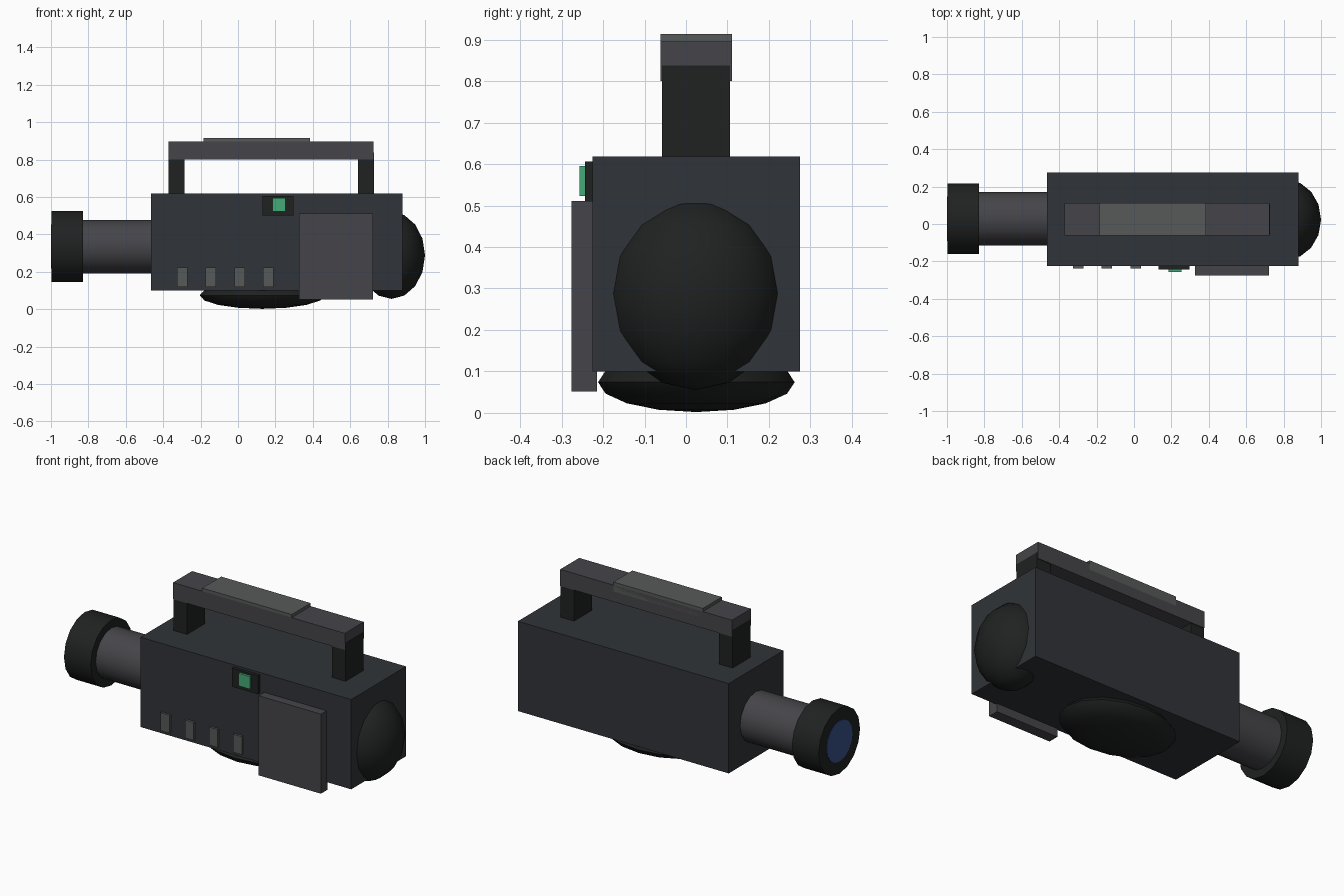
import bpy, math

if "Cube" in bpy.data.objects:
    bpy.data.objects.remove(bpy.data.objects["Cube"])


def mat(name, r, g, b):
    m = bpy.data.materials.new(name)
    m.diffuse_color = (r, g, b, 1)
    m.use_nodes = True
    m.node_tree.nodes["Principled BSDF"].inputs["Base Color"].default_value = m.diffuse_color
    return m


BODY = mat("slate", 0.030, 0.034, 0.040)
GREY = mat("mid_grey", 0.060, 0.060, 0.068)
DARK = mat("near_black", 0.014, 0.016, 0.015)
PALE = mat("light_grey", 0.095, 0.100, 0.100)
GREEN = mat("green", 0.06, 0.40, 0.19)
BLUE = mat("lens_blue", 0.04, 0.08, 0.25)


def finish(name, m, smooth=False):
    o = bpy.context.object
    o.name = name
    o.data.materials.append(m)
    bpy.ops.object.transform_apply(location=False, rotation=True, scale=True)
    if smooth:
        bpy.ops.object.shade_smooth_by_angle(angle=math.radians(40))
    return o


def box(name, x, y, z, m):
    """Box from (min, max) ranges on each axis."""
    bpy.ops.mesh.primitive_cube_add(size=1, location=[sum(r) / 2 for r in (x, y, z)])
    bpy.context.object.scale = [r[1] - r[0] for r in (x, y, z)]
    return finish(name, m)


def tube(name, x0, x1, radius, m):
    """Cylinder along x on the lens axis."""
    bpy.ops.mesh.primitive_cylinder_add(vertices=16, radius=radius, depth=x1 - x0,
                                        location=((x0 + x1) / 2, 0.028, 0.335),
                                        rotation=(0, math.pi / 2, 0))
    return finish(name, m, True)


def dome(name, centre, radii, m):
    bpy.ops.mesh.primitive_uv_sphere_add(segments=16, ring_count=8, radius=1, location=centre)
    bpy.context.object.scale = radii
    return finish(name, m, True)


# Camera body
box("body", (-0.465, 0.88), (-0.225, 0.275), (0.10, 0.618), BODY)

# Lens barrel, hood and glass
tube("lens_barrel", -0.84, -0.44, 0.143, GREY)
tube("lens_hood", -0.998, -0.828, 0.189, DARK)
tube("lens_glass", -1.0, -0.98, 0.118, BLUE)

# Carrying handle
for i, x in enumerate((-0.328, 0.6835)):
    box(f"handle_post_{i + 1}", (x - 0.043, x + 0.043), (-0.058, 0.106), (0.60, 0.838), DARK)
box("handle_bar", (-0.371, 0.725), (-0.062, 0.111), (0.80, 0.896), GREY)
box("handle_grip", (-0.185, 0.386), (-0.062, 0.111), (0.86, 0.914), PALE)

# Rounded eye cup and shoulder pad
dome("eye_cup", (0.82, 0.023, 0.288), (0.18, 0.212, 0.233), DARK)
dome("shoulder_pad", (0.13, 0.025, 0.074), (0.335, 0.237, 0.072), DARK)

# Side panel, indicator and buttons
box("side_panel", (0.325, 0.722), (-0.276, -0.215), (0.052, 0.511), GREY)
box("indicator_base", (0.131, 0.298), (-0.244, -0.215), (0.50, 0.606), DARK)
box("indicator_light", (0.184, 0.255), (-0.257, -0.23), (0.523, 0.595), GREEN)
for i in range(4):
    x = -0.299 + i * 0.154
    box(f"button_{i + 1}", (x - 0.028, x + 0.028), (-0.238, -0.215), (0.12, 0.224), PALE)
